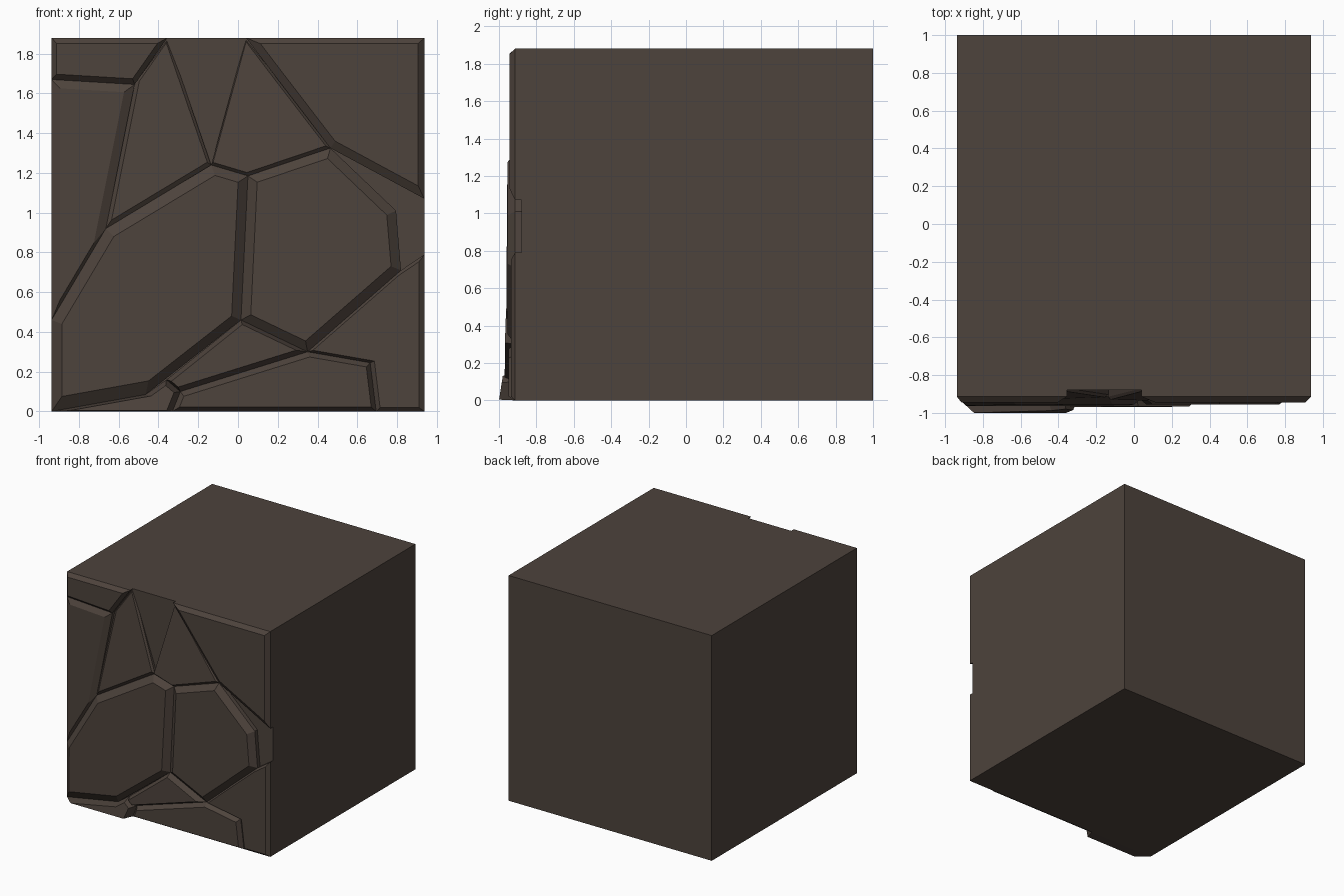
import bpy, bmesh
from mathutils import Vector

if "Cube" in bpy.data.objects:
    bpy.data.objects.remove(bpy.data.objects["Cube"])

stone = bpy.data.materials.new("dark brown stone")
stone.diffuse_color = (0.075, 0.056, 0.045, 1)
stone.use_nodes = True
stone.node_tree.nodes["Principled BSDF"].inputs["Base Color"].default_value = stone.diffuse_color
BED = -0.88   # depth of the deepest recesses
RIM = -0.914  # depth where slab bevels start


def finish(bm, name):
    me = bpy.data.meshes.new(name)
    bmesh.ops.recalc_face_normals(bm, faces=bm.faces[:])
    bm.to_mesh(me)
    bm.free()
    me.materials.append(stone)
    ob = bpy.data.objects.new(name, me)
    bpy.context.collection.objects.link(ob)


def inset(pts, widths):
    """Mitred inset of a counter-clockwise outline, one width per edge."""
    out, n = [], len(pts)
    for i in range(n):
        p = pts[i]
        d0, d1 = (p - pts[i - 1]).normalized(), (pts[(i + 1) % n] - p).normalized()
        n0, n1 = Vector((-d0.y, d0.x)), Vector((-d1.y, d1.x))
        w0, w1 = widths[i - 1], widths[i]
        det = n0.x * n1.y - n0.y * n1.x
        if abs(det) < 0.08:
            out.append(p + n1 * w1)
        else:
            out.append(p + Vector((w0 * n1.y - w1 * n0.y, n0.x * w1 - n1.x * w0)) / det)
    return out


def slab(name, keys, widths, low, high):
    """Bevelled stone slab; its front goes from depth low (bottom) to high (top)."""
    outer = [Vector(J[k]) for k in keys]
    inner = inset(outer, [w / 1000 for w in widths])
    z0, z1 = min(p.y for p in outer), max(p.y for p in outer)
    front = lambda p: low + (high - low) * (p.y - z0) / (z1 - z0)
    bm = bmesh.new()
    rings = [[bm.verts.new((p.x, BED + 0.01, p.y)) for p in outer],
             [bm.verts.new((p.x, max(RIM, front(p) + 0.015), p.y)) for p in outer],
             [bm.verts.new((p.x, front(p), p.y)) for p in inner]]
    for a, b in zip(rings, rings[1:]):
        for i in range(len(a)):
            j = (i + 1) % len(a)
            bm.faces.new((a[i], a[j], b[j], b[i]))
    bm.faces.new(rings[2])
    bm.faces.new(rings[0][::-1])
    finish(bm, name)


# Block body
bm = bmesh.new()
bmesh.ops.create_cube(bm, size=1)
for v in bm.verts:
    v.co = (v.co.x * 1.876, 0.06 + v.co.y * 1.88, 0.94 + v.co.z * 1.88)
finish(bm, "block_body")

# Crack junctions on the front (x, z)
J = dict(TL=(-.938, 1.88), R=(-.938, 1.67), Q=(-.52, 1.645), P=(-.355, 1.88),
         S=(-.938, .46), T=(-.665, .92), U=(-.135, 1.24), V=(.04, 1.88),
         W=(.2, 1.67), X=(.465, 1.325), Y=(.05, 1.185), TR=(.938, 1.88),
         Z=(.938, 1.07), H1=(.795, 1.01), H2=(.82, .71), K=(.35, .3),
         N=(.015, .46), M=(-.465, .085), L=(-.938, 0), I1=(.938, .79),
         I2=(.665, .245), I3=(.695, 0), BR=(.938, 0), J1=(-.33, 0),
         J2=(-.29, .1), K1=(-.36, .16))

# Slabs: outline, bevel widths in thousandths, front depth low and high
slab("top_left_slab", "TL R Q P".split(), (25, 28, 25, 28), -.945, -.945)
slab("left_slab", "R S T Q".split(), (42, 15, 45, 42), -.94, -.94)
slab("upper_wedge", "Q T U P".split(), (20, 22, 14, 10), -.935, -.885)
slab("upper_middle_wedge", "V U Y X W".split(), (6, 15, 18, 12, 12), -.935, -.885)
slab("top_right_slab", "V W X Z TR".split(), (40, 40, 42, 32, 30), -.945, -.945)
slab("large_left_slab", "U T S L M N Y".split(), (55, 55, 52, 65, 45, 48, 45), -.965, -.955)
slab("large_right_slab", "X Y N K H2 H1".split(), (45, 48, 45, 48, 48, 48), -.955, -.955)
slab("lower_right_slab", "I1 H2 K I2 I3 BR".split(), (15, 12, 12, 22, 20, 28), -.935, -.935)
slab("bottom_slab", "K J2 J1 I3 I2".split(), (28, 25, 22, 22, 24), -.95, -.95)
slab("small_wedge", "N K1 J2 K".split(), (22, 10, 25, 18), -.97, -.965)
slab("bottom_left_foot", "L J1 J2 K1 M".split(), (4, 28, 25, 22, 12), -1.0, -.975)
